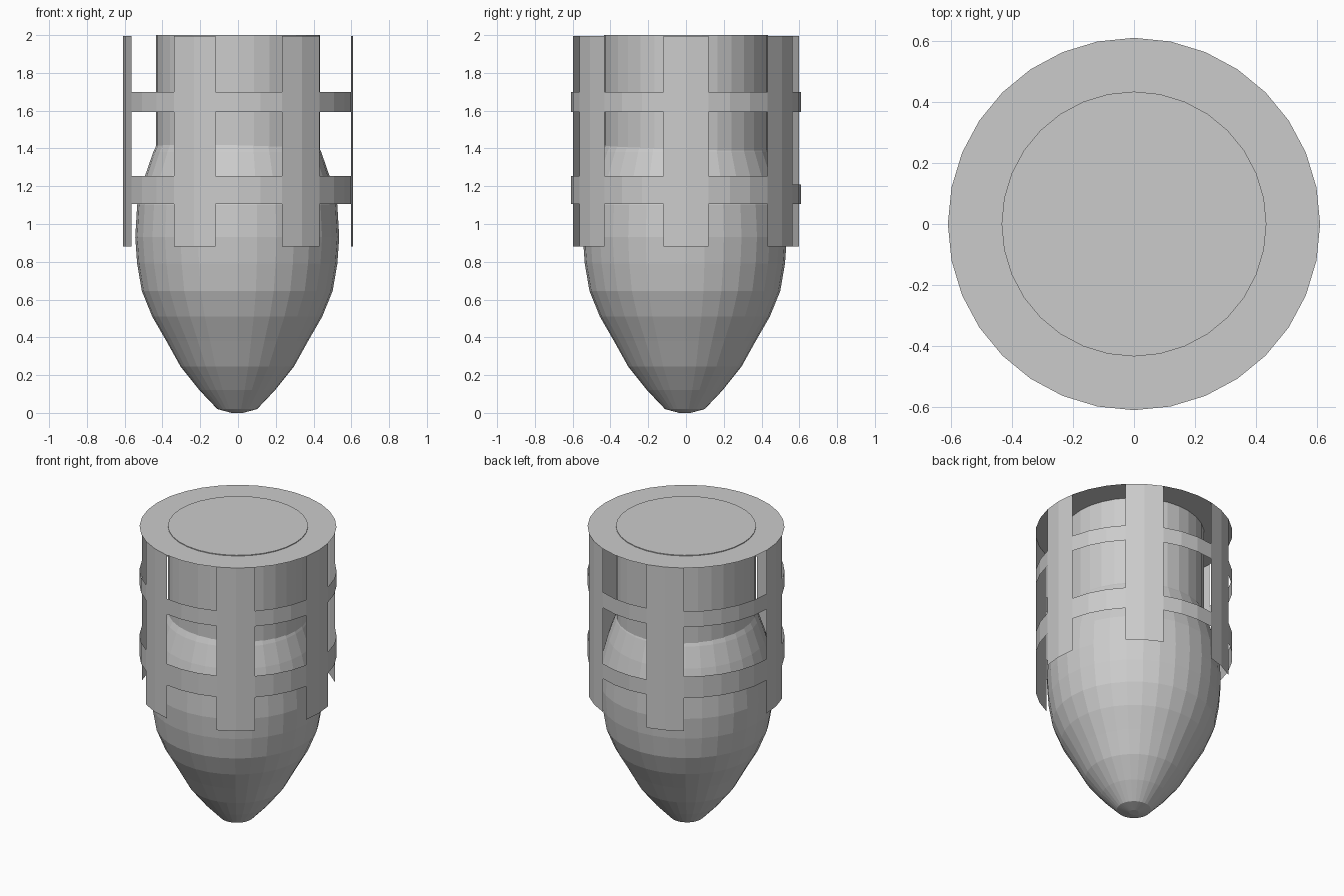
import bpy
import bmesh
from math import sin, cos, tau

if "Cube" in bpy.data.objects:
    bpy.data.objects.remove(bpy.data.objects["Cube"], do_unlink=True)

SIDES = 32
TOP = 1.995

grey = bpy.data.materials.new("light_grey")
grey.use_nodes = True
grey.diffuse_color = (0.6, 0.6, 0.6, 1)
grey.node_tree.nodes["Principled BSDF"].inputs["Base Color"].default_value = (0.6, 0.6, 0.6, 1)


def make_object(name, bm):
    mesh = bpy.data.meshes.new(name)
    bm.to_mesh(mesh)
    bm.free()
    mesh.materials.append(grey)
    obj = bpy.data.objects.new(name, mesh)
    bpy.context.collection.objects.link(obj)
    return obj


def ring(bm, radius, z):
    """Circle of vertices, starting at the front and turning towards +x."""
    return [bm.verts.new((radius * sin(tau * i / SIDES), -radius * cos(tau * i / SIDES), z))
            for i in range(SIDES)]


def bridge(bm, low, high, keep=lambda column: True):
    for i in range(SIDES):
        if keep(i):
            j = (i + 1) % SIDES
            bm.faces.new((low[i], low[j], high[j], high[i]))


def lathe(name, profile):
    bm = bmesh.new()
    rings = [ring(bm, r, z) for r, z in profile]
    for low, high in zip(rings, rings[1:]):
        bridge(bm, low, high)
    bm.faces.new(rings[0][::-1])
    bm.faces.new(rings[-1])
    return make_object(name, bm)


# Egg-shaped body with a blunt tip, set slightly off the axis
body = lathe("egg_body", [
    (0.03, 0.0), (0.105, 0.02), (0.2, 0.12), (0.3, 0.245), (0.375, 0.38),
    (0.45, 0.51), (0.505, 0.645), (0.53, 0.79), (0.54, 0.93), (0.53, 1.1),
    (0.49, 1.25), (0.445, 1.38), (0.38, 1.52), (0.2, 1.65)])
body.location = (-0.004, -0.006, 0)

# Inner cylinder
lathe("inner_cylinder", [(0.434, 1.3), (0.434, 2.0)])

# Open cage: six straps, five segments apart, joined by two hoops
strap_columns = {(first + k) % SIDES for first in range(-8, 22, 5) for k in (0, 1)}
low_hoop_columns = range(14, 17)
levels = [0.88, 1.107, 1.21, 1.253, 1.592, 1.698, TOP]
bm = bmesh.new()
rings = [ring(bm, 0.61, z) for z in levels]
for row, (low, high) in enumerate(zip(rings, rings[1:])):
    def solid(column):
        if column in strap_columns or row in (1, 4):
            return True
        return row == 2 and column not in low_hoop_columns
    bridge(bm, low, high, solid)
# Flat lid on the cage
bm.faces.new(rings[-1])
loose = [v for v in bm.verts if not v.link_faces]
bmesh.ops.delete(bm, geom=loose, context='VERTS')
make_object("strap_cage", bm)
